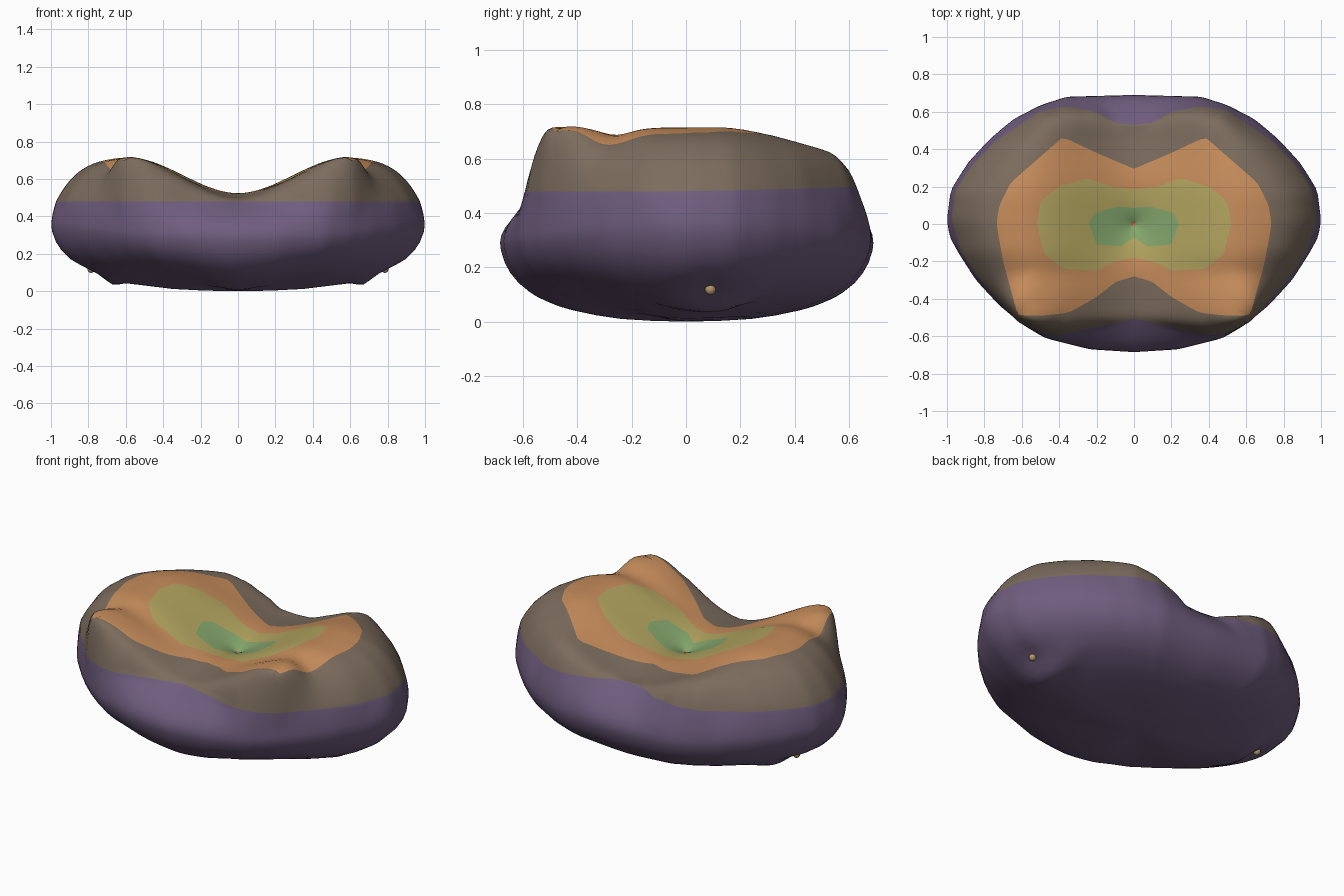
import bpy, bmesh, math

cube = bpy.data.objects.get("Cube")
if cube:
    bpy.data.objects.remove(cube, do_unlink=True)


def material(name, rgb):
    m = bpy.data.materials.new(name)
    m.use_nodes = True
    m.diffuse_color = (*rgb, 1)
    m.node_tree.nodes["Principled BSDF"].inputs["Base Color"].default_value = (*rgb, 1)
    return m


purple = material("dusky purple", (0.16, 0.11, 0.21))
brown = material("grey brown", (0.20, 0.15, 0.11))
orange = material("warm orange", (0.57, 0.265, 0.105))
olive = material("olive yellow", (0.45, 0.375, 0.115))
green = material("soft green", (0.23, 0.38, 0.15))
rust = material("rust", (0.5, 0.2, 0.09))
tan = material("tan", (0.45, 0.30, 0.14))

# Plan curves of the right half, from the front round to the back
OUTLINE = [(0, -.685), (.235, -.67), (.475, -.61), (.6, -.535), (.72, -.435), (.845, -.3),
           (.935, -.16), (.985, -.07), (1, .02), (.98, .18), (.89, .325), (.77, .455),
           (.645, .56), (.5, .635), (.36, .68), (0, .69)]
RIM = [(0, -.505), (.2, -.55), (.4, -.595), (.5, -.585), (.62, -.525), (.71, -.425),
       (.83, -.29), (.92, -.16), (.975, .02), (.955, .18), (.865, .315), (.745, .44),
       (.5, .605), (.36, .63), (.2, .6), (.1, .54), (0, .53)]
ORANGE = [(0, -.28), (.1, -.31), (.2, -.39), (.35, -.475), (.5, -.49), (.62, -.49), (.7, -.2),
          (.735, 0), (.72, .1), (.66, .22), (.38, .465), (.2, .38), (0, .295)]
OLIVE = [(0, -.18), (.1, -.2), (.2, -.25), (.38, -.24), (.48, -.16), (.52, 0), (.5, .12),
         (.4, .2), (.25, .245), (.12, .2), (0, .185)]
GREEN = [(0, -.07), (.07, -.12), (.2, -.11), (.24, 0), (.21, .06), (.08, .095), (0, .085)]
CORE = [(0, -.016), (.018, 0), (0, .016)]


def reach(curve, angle):
    """Distance from the middle to a plan curve, slightly smoothed."""
    def sample(a):
        dx, dy = abs(math.cos(a)), math.sin(a)
        for (x0, y0), (x1, y1) in zip(curve, curve[1:]):
            if dx * y1 - dy * x1 >= -1e-9:
                ex, ey = x1 - x0, y1 - y0
                return (x0 * ey - y0 * ex) / (dx * ey - dy * ex)
    return sum(sample(angle + k * 0.02) for k in (-1, 0, 1)) / 3


def smooth(t):
    t = max(0, min(1, t))
    return t * t * (3 - 2 * t)


def bell(d, width):
    return math.exp(-(d / width) ** 2)


def rim_height(angle):
    return .48 + .02 * max(0, math.sin(angle))


def top_height(x, y, t, angle):
    """Two hills with a saddle, a central dimple and raised front corners."""
    hill = smooth(abs(x) / .6)
    crest = .53 + .19 * hill - .06 * math.exp(-math.hypot(x, y) / .09)
    crest -= .03 * (1 - hill) * smooth((abs(y) - .2) / .3)
    crest -= .04 * hill * smooth((y - .12) / .35)
    crest -= .025 * hill * bell(y + .27, .08)
    s = math.sin(angle)
    corner = bell(math.atan2(y, abs(x)) + .68, .13)
    fall = t ** (8 + 10 * s * s + 50 * corner)
    low = rim_height(angle)
    return low + (crest - low) * (1 - fall)


def underside(x, y, z):
    """Low lip and shallow dent near each end of the underside."""
    lip = bell(abs(x) - .67, .06) * bell(y - .1, .17)
    dent = bell(abs(x) - .8, .06) * bell(y - .09, .1)
    return z - .032 * lip + .02 * dent


# Rings run from the dimple outwards, over the rim, and down to the base
SEGMENTS = 160
bands = [(None, CORE, 2, 5), (CORE, GREEN, 5, 4), (GREEN, OLIVE, 5, 3), (OLIVE, ORANGE, 6, 2),
         (ORANGE, RIM, 16, 1)]
BASE = [(.995, .9), (.975, .75), (.945, .62), (.9, .49), (.84, .375), (.8, .315), (.76, .27),
        (.72, .23), (.68, .193), (.64, .165), (.6, .14), (.48, .08), (.35, .035), (.18, .01)]
bm = bmesh.new()
rings, ring_colours = [], []
angles = [2 * math.pi * i / SEGMENTS for i in range(SEGMENTS)]

for inner, outer, steps, colour in bands:
    for k in range(1, steps + 1):
        ring = []
        for a in angles:
            r0 = reach(inner, a) if inner else 0
            r = r0 + (reach(outer, a) - r0) * k / steps
            x, y = r * math.cos(a), r * math.sin(a)
            ring.append(bm.verts.new((x, y, top_height(x, y, r / reach(RIM, a), a))))
        rings.append(ring)
        ring_colours.append(colour)

# Side wall from the rim out to the widest line
for k in range(1, 8):
    u = k / 7
    ring = []
    for a in angles:
        r0, r1 = reach(RIM, a), reach(OUTLINE, a)
        r = r0 + (r1 - r0) * math.sin(u * math.pi / 2)
        bulge = .29 + .06 * math.cos(a) ** 2
        z = rim_height(a) * (1 - u) + bulge * u
        ring.append(bm.verts.new((r * math.cos(a), r * math.sin(a), z)))
    rings.append(ring)
    ring_colours.append(0)

# Rounded underside, a little shallower on the front diagonals
for scale, level in BASE:
    ring = []
    for a in angles:
        r = scale * reach(OUTLINE, a)
        x, y = r * math.cos(a), r * math.sin(a)
        z = level * (.29 + .06 * math.cos(a) ** 2)
        lift = .06 if y < 0 else .02
        z += lift * math.sin(2 * a) ** 2 * scale * (1 - level)
        ring.append(bm.verts.new((x, y, underside(x, y, z))))
    rings.append(ring)
    ring_colours.append(0)

# Skin the rings and close both poles
pit = bm.verts.new((0, 0, top_height(0, 0, 0, 0)))
foot = bm.verts.new((0, 0, 0))
for i in range(SEGMENTS):
    j = (i + 1) % SEGMENTS
    bm.faces.new((pit, rings[0][i], rings[0][j])).material_index = 5
    bm.faces.new((foot, rings[-1][j], rings[-1][i])).material_index = 0
    for n in range(len(rings) - 1):
        a, b = rings[n], rings[n + 1]
        bm.faces.new((a[i], b[i], b[j], a[j])).material_index = ring_colours[n + 1]
bmesh.ops.recalc_face_normals(bm, faces=bm.faces[:])
for f in bm.faces:
    f.smooth = True
mesh = bpy.data.meshes.new("dimpled_body")
bm.to_mesh(mesh)
bm.free()
for m in (purple, brown, orange, olive, green, rust):
    mesh.materials.append(m)
bpy.context.collection.objects.link(bpy.data.objects.new("dimpled_body", mesh))

# Small tan tips in the end dents
for side, name in ((1, "left_tip"), (-1, "right_tip")):
    bpy.ops.mesh.primitive_uv_sphere_add(segments=16, ring_count=8, radius=.02,
                                         location=(side * .785, .09, .118))
    tip = bpy.context.object
    tip.name = name
    tip.data.materials.append(tan)
    bpy.ops.object.shade_smooth()
